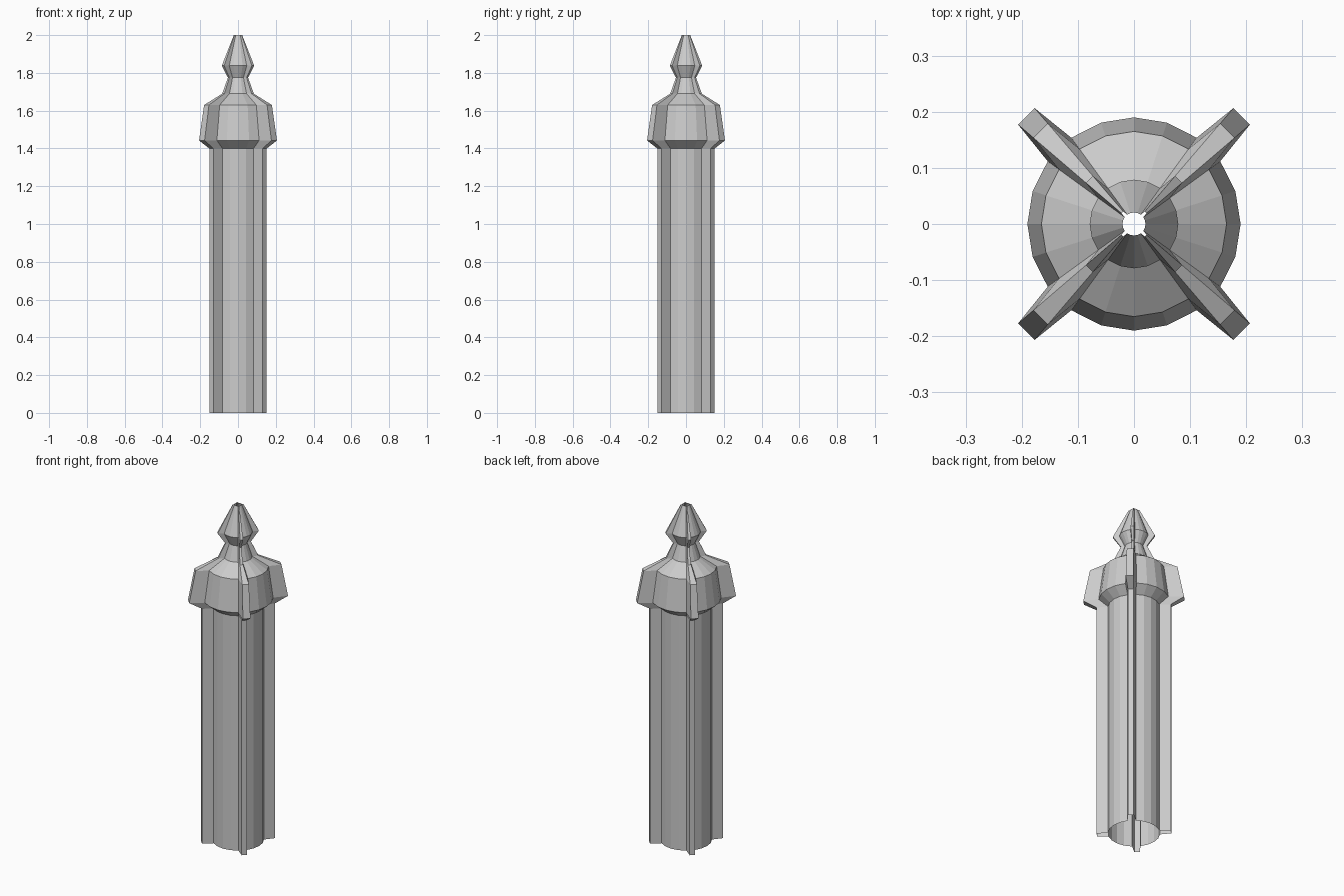
import bpy, bmesh
from math import sin, cos, pi
from mathutils import Vector

if "Cube" in bpy.data.objects:
    bpy.data.objects.remove(bpy.data.objects["Cube"])

SIDES = 20
STEP = 2 * pi / SIDES
# (radius, height) outline of the turned body
PROFILE = [(0.14, 0), (0.14, 1.4), (0.19, 1.442), (0.165, 1.63),
           (0.077, 1.69), (0.049, 1.775), (0.079, 1.838), (0.0205, 2.0)]
FIN_REACH = 1.445   # fin distance from the axis relative to the body
FIN_TAPER = 0.70    # outer fin width relative to its root


def ring_point(r, z, i):
    return Vector((r * cos(i * STEP), r * sin(i * STEP), z))


def loft(bm, columns):
    """Skin neighbouring vertical columns of points with quads."""
    cols = [[bm.verts.new(p) for p in col] for col in columns]
    for a, b in zip(cols, cols[1:]):
        for k in range(len(a) - 1):
            bm.faces.new((a[k], b[k], b[k + 1], a[k + 1]))


def finish(bm, name):
    bmesh.ops.remove_doubles(bm, verts=bm.verts, dist=0.0001)
    mesh = bpy.data.meshes.new(name)
    bm.to_mesh(mesh)
    bm.free()
    bpy.context.collection.objects.link(bpy.data.objects.new(name, mesh))


# Hollow turned body, open where the four fins attach
body = bmesh.new()
for i in range(SIDES):
    if i % 5 != 2:
        loft(body, [[ring_point(r, z, j) for r, z in PROFILE] for j in (i, i + 1)])
finish(body, "post_body")

# Four hollow diagonal fins drawn out of the body panels
for n, i in enumerate(range(2, SIDES, 5)):
    root_a = [ring_point(r, z, i) for r, z in PROFILE]
    root_b = [ring_point(r, z, i + 1) for r, z in PROFILE]
    tip_a, tip_b = [], []
    for a, b in zip(root_a, root_b):
        mid = (a + b) / 2
        out = Vector((mid.x * FIN_REACH, mid.y * FIN_REACH, mid.z))
        half = (b - a) / 2 * FIN_TAPER
        tip_a.append(out - half)
        tip_b.append(out + half)
    fin = bmesh.new()
    loft(fin, [root_a, tip_a, tip_b, root_b])
    finish(fin, f"fin_{n + 1}")
